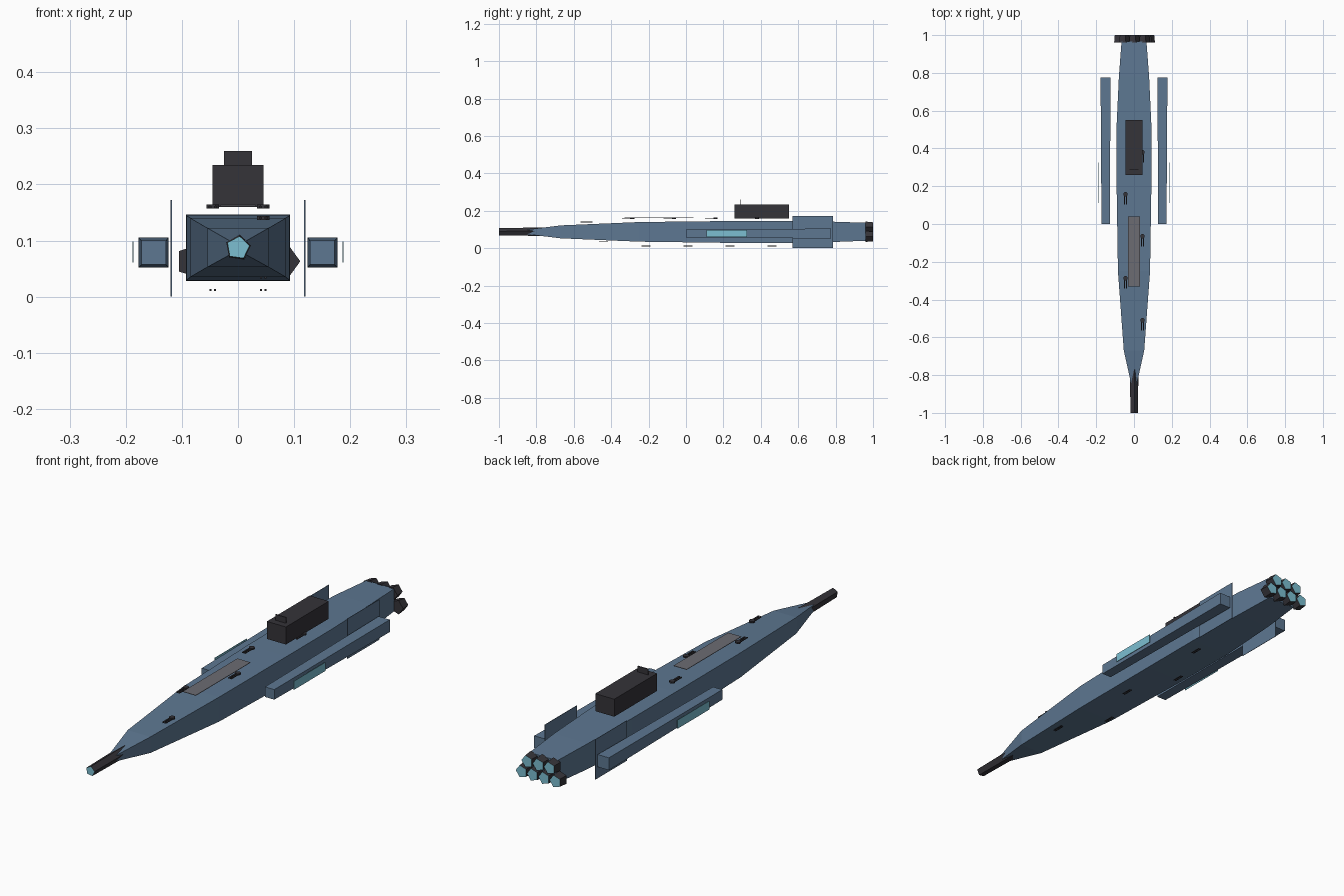
import bpy, bmesh
from math import cos, sin, radians, tau

if "Cube" in bpy.data.objects:
    bpy.data.objects.remove(bpy.data.objects["Cube"])


def material(name, rgb):
    m = bpy.data.materials.new(name)
    m.use_nodes = True
    m.diffuse_color = (*rgb, 1)
    m.node_tree.nodes["Principled BSDF"].inputs["Base Color"].default_value = (*rgb, 1)
    return m


BLUE = material("hull blue", (0.11, 0.185, 0.285))
DARK = material("dark metal", (0.035, 0.033, 0.04))
GREY = material("deck grey", (0.15, 0.15, 0.17))
CYAN = material("glow cyan", (0.2, 0.52, 0.64))


def loft(name, rings, mat, cap=None, cap_dir=0):
    """Skin a list of equal rings; a cap facing cap_dir along y can get its own colour."""
    bm = bmesh.new()
    loops = [[bm.verts.new(p) for p in ring] for ring in rings]
    n = len(loops[0])
    for a, b in zip(loops, loops[1:]):
        for i in range(n):
            j = (i + 1) % n
            bm.faces.new((a[i], a[j], b[j], b[i]))
    bm.faces.new(loops[0])
    bm.faces.new(loops[-1])
    bmesh.ops.recalc_face_normals(bm, faces=bm.faces)
    for f in bm.faces:
        if cap and f.normal.y * cap_dir > 0.9:
            f.material_index = 1
    me = bpy.data.meshes.new(name)
    bm.to_mesh(me)
    bm.free()
    me.materials.append(mat)
    if cap:
        me.materials.append(cap)
    ob = bpy.data.objects.new(name, me)
    bpy.context.collection.objects.link(ob)
    return ob


def rect(y, x0, x1, z0, z1):
    return [(x0, y, z0), (x1, y, z0), (x1, y, z1), (x0, y, z1)]


def polygon(y, cx, cz, r, sides=5, turn=0):
    return [(cx + r * cos(radians(turn) + tau * i / sides), y,
             cz + r * sin(radians(turn) + tau * i / sides)) for i in range(sides)]


def box(name, x0, x1, y0, y1, z0, z1, mat):
    return loft(name, [rect(y0, x0, x1, z0, z1), rect(y1, x0, x1, z0, z1)], mat)


# Hull: rectangular sections of (y, half width, bottom, top)
sections = [(-0.86, 0.012, 0.076, 0.098), (-0.67, 0.054, 0.053, 0.122),
            (-0.25, 0.085, 0.035, 0.14), (0.2, 0.092, 0.029, 0.145),
            (0.5, 0.093, 0.028, 0.146), (0.78, 0.08, 0.033, 0.142),
            (0.965, 0.066, 0.04, 0.136)]
loft("hull", [rect(y, -w, w, b, t) for y, w, b, t in sections], BLUE)

# Nose gun
loft("nose_gun", [polygon(-1, 0, 0.087, 0.021, turn=10),
                  polygon(-0.77, 0, 0.087, 0.024, turn=10)], DARK, CYAN, -1)

# Engine nozzles: four below, three above
for row, (z, xs) in enumerate([(0.063, (-0.08, -0.027, 0.027, 0.08)),
                               (0.113, (-0.053, 0, 0.053))]):
    for k, x in enumerate(xs):
        loft(f"engine_nozzle_{row}_{k}", [polygon(0.96, x, z, 0.031),
                                          polygon(1, x, z, 0.027)], DARK, CYAN, 1)

# Superstructure and deck plate
box("bridge_block", -0.045, 0.045, 0.26, 0.55, 0.16, 0.235, DARK)
box("bridge_screen", -0.025, 0.025, 0.288, 0.292, 0.235, 0.26, DARK)
box("deck_plate", -0.031, 0.031, -0.33, 0.04, 0.162, 0.164, GREY)

# Side pods, glowing strips and fins
for side, s in (("left", 1), ("right", -1)):
    loft(f"{side}_pod", [rect(0, s * 0.128, s * 0.172, 0.057, 0.1),
                         rect(0.775, s * 0.124, s * 0.177, 0.052, 0.105)], BLUE)
    box(f"{side}_strip", s * 0.186, s * 0.188, 0.11, 0.325, 0.061, 0.098, CYAN)
    box(f"{side}_fin", s * 0.118, s * 0.12, 0.57, 0.785, 0, 0.172, BLUE)

# Gun turrets, alternating sides along the deck
for i in range(5):
    x = 0.045 * (-1) ** i
    y = -0.51 + 0.2225 * i
    z = 0.137 if i == 0 else 0.157
    disc = [[(px + x, pz + y, h) for px, _, pz in polygon(0, 0, 0, 0.012, 8, 22.5)]
            for h in (z, z + 0.007)]
    loft(f"turret_{i}", disc, DARK)
    for s in (-1, 1):
        c = x + s * 0.005
        box(f"turret_barrel_{i}_{s}", c - 0.003, c + 0.003, y - 0.055, y,
            z + 0.001, z + 0.005, DARK)

# Twin guns along the belly
for i in range(5):
    x = 0.045 * (-1) ** i
    y = -0.44 + 0.225 * i
    z = 0.034 if i == 0 else 0.012
    for s in (-1, 1):
        c = x + s * 0.004
        box(f"belly_gun_{i}_{s}", c - 0.002, c + 0.002, y - 0.024, y + 0.024,
            z - 0.0015, z + 0.0015, DARK)
